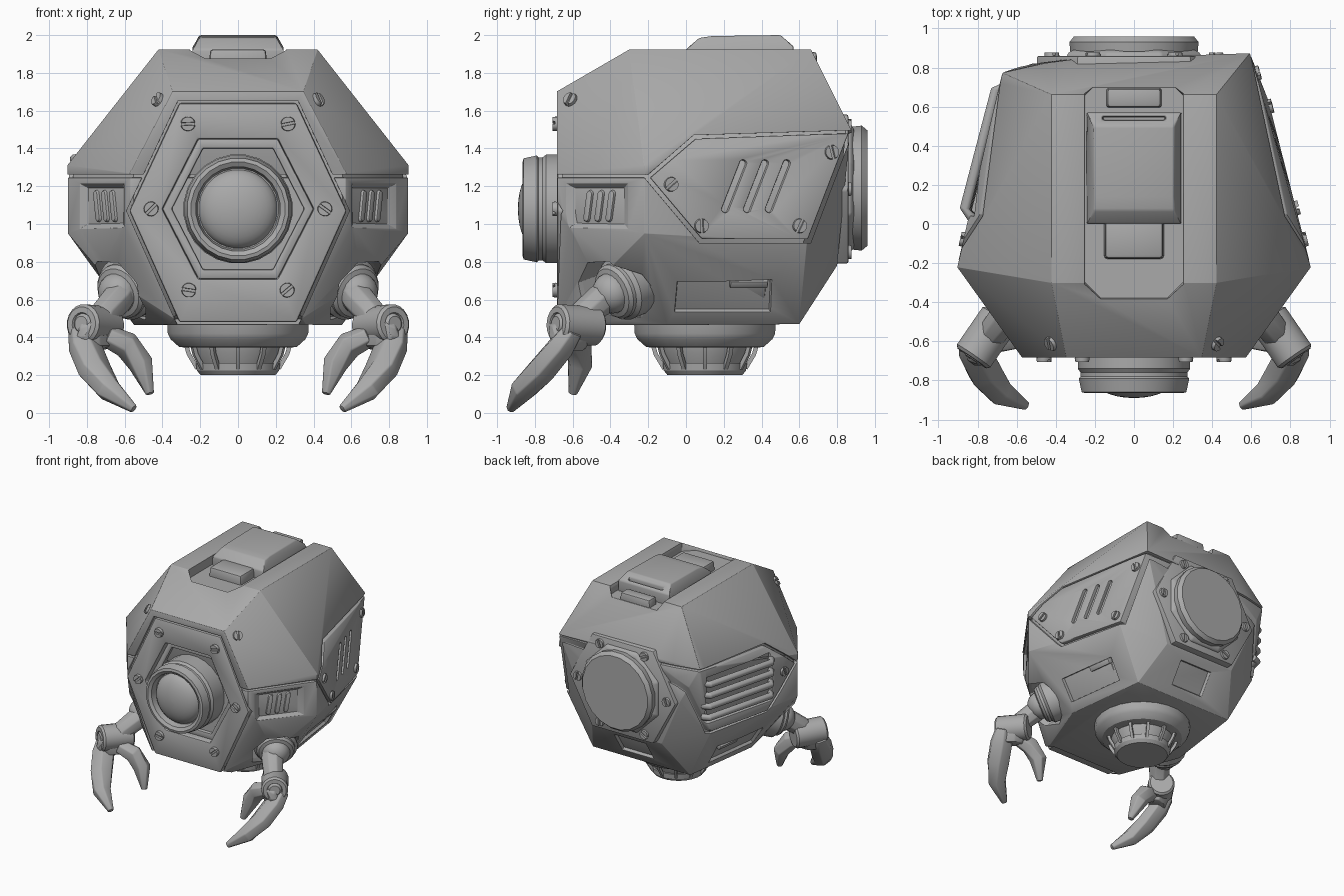
import bpy, bmesh, math, random
from mathutils import Vector, Matrix
from mathutils.bvhtree import BVHTree

if "Cube" in bpy.data.objects:
    bpy.data.objects.remove(bpy.data.objects["Cube"])

random.seed(3)
MAT = bpy.data.materials.new("grey metal")
MAT.diffuse_color = (0.4, 0.4, 0.4, 1)
MAT.use_nodes = True
MAT.node_tree.nodes["Principled BSDF"].inputs["Base Color"].default_value = MAT.diffuse_color


def bake(ob):
    me = bpy.data.meshes.new_from_object(ob.evaluated_get(bpy.context.evaluated_depsgraph_get()))
    ob.modifiers.clear()
    ob.data = me


def finish(name, bm, bevel=0.0, cutters=(), mode='DIFFERENCE', smooth=30):
    bmesh.ops.recalc_face_normals(bm, faces=bm.faces)
    me = bpy.data.meshes.new(name)
    bm.to_mesh(me)
    bm.free()
    me.materials.append(MAT)
    ob = bpy.data.objects.new(name, me)
    bpy.context.collection.objects.link(ob)
    carve(ob, cutters, bevel, mode)
    bpy.context.view_layer.objects.active = ob
    bpy.ops.object.select_all(action='DESELECT')
    ob.select_set(True)
    bpy.ops.object.shade_smooth_by_angle(angle=math.radians(smooth))
    return ob


def carve(ob, cutters, bevel=0.0, mode='DIFFERENCE'):
    tools = []
    for i, c in enumerate(cutters):
        t = finish("cutter", c)
        t.hide_render = True
        m = ob.modifiers.new("cut", 'BOOLEAN')
        m.object, m.solver = t, 'EXACT'
        m.operation = mode if i == 0 else 'DIFFERENCE'
        tools.append(t)
    if bevel:
        b = ob.modifiers.new("bevel", 'BEVEL')
        b.width, b.segments, b.limit_method, b.angle_limit = bevel, 2, 'ANGLE', math.radians(25)
    if ob.modifiers:
        bake(ob)
    for t in tools:
        bpy.data.objects.remove(t)


def prism(poly, axis, lo, hi, taper=1.0, mat=None, bm=None):
    """Extrude a 2D outline along an axis, optionally tapered about its middle."""
    bm = bm or bmesh.new()
    cu, cv = (sum(p[i] for p in poly) / len(poly) for i in (0, 1))
    rings = []
    for t, k in ((lo, 1), (hi, taper)):
        ring = []
        for u, v in poly:
            u, v = cu + (u - cu) * k, cv + (v - cv) * k
            co = Vector({'x': (t, u, v), 'y': (u, t, v), 'z': (u, v, t)}[axis])
            ring.append(bm.verts.new(mat @ co if mat else co))
        rings.append(ring)
    bridge(bm, rings)
    return bm


def bridge(bm, rings):
    n = len(rings[0])
    for a, b in zip(rings, rings[1:]):
        for i in range(n):
            bm.faces.new((a[i], a[(i + 1) % n], b[(i + 1) % n], b[i]))
    bm.faces.new(rings[0][::-1])
    bm.faces.new(rings[-1])


def rect(w, h, x=0, y=0):
    return [(x - w / 2, y - h / 2), (x + w / 2, y - h / 2), (x + w / 2, y + h / 2), (x - w / 2, y + h / 2)]


def capsule(w, h, lean=0, x=0):
    return [(x + w / 2 * math.cos(a) + s * lean, s * (h - w) / 2 + w / 2 * math.sin(a))
            for s, start in ((1, 0), (-1, math.pi)) for a in (start + math.pi * i / 5 for i in range(6))]


def frame(loc, normal):
    z = Vector(normal).normalized()
    x = Vector((0, 0, 1)).cross(z)
    x = x.normalized() if x.length > 1e-3 else Vector((1, 0, 0))
    return Matrix.Translation(loc) @ Matrix((x, z.cross(x), z)).transposed().to_4x4()


def lathe(name, prof, mat, n=32, bevel=0.0, smooth=30):
    bm = bmesh.new()
    bridge(bm, [[bm.verts.new(mat @ Vector((r * math.cos(a), r * math.sin(a), h)))
                 for a in (2 * math.pi * (i + .5) / n for i in range(n))] for r, h in prof])
    return finish(name, bm, bevel, smooth=smooth)


def limb(name, pts, sizes, n=8, bevel=0.008):
    pts = [Vector(p) for p in pts]
    bm, rings = bmesh.new(), []
    for i, (p, (w, h)) in enumerate(zip(pts, sizes)):
        m = frame(p, pts[min(i + 1, len(pts) - 1)] - pts[max(i - 1, 0)])
        rings.append([bm.verts.new(m @ Vector((w * math.cos(a), h * math.sin(a), 0)))
                      for a in (2 * math.pi * (k + .5) / n for k in range(n))])
    bridge(bm, rings)
    return finish(name, bm, bevel)


# Faceted body hull that all shell parts are carved from
half = [(.345, -.68, 1.70), (.57, -.68, 1.27), (.57, -.68, 1.07), (.34, -.68, .50), (.36, -.6, .467), (.42, -.3, 1.92),
        (.42, .66, 1.92), (.90, -.22, 1.31), (.90, -.22, .95), (.73, -.42, .75), (.55, -.1, .465),
        (.46, .6, .47), (.33, .8, .78), (.68, .64, .9), (.52, .82, 1.2), (.3, .84, 1.52)]


def hull(k=1.0):
    bm = bmesh.new()
    mid = Vector((0, .08, 1.18))
    for p in [(s * x, y, z) for x, y, z in half for s in (1, -1)] + [(.59, .87, 1.5), (-.67, .77, 1.5), (-.45, .82, 1.52)]:
        bm.verts.new(mid + (Vector(p) - mid) * k)
    r = bmesh.ops.convex_hull(bm, input=bm.verts)
    bmesh.ops.delete(bm, geom=[g for g in r['geom_interior'] if isinstance(g, bmesh.types.BMVert)], context='VERTS')
    bmesh.ops.dissolve_limit(bm, angle_limit=.02, verts=bm.verts, edges=bm.edges)
    return bm


TREE = BVHTree.FromBMesh(hull())


def on_hull(origin, direction):
    loc, nor, _, _ = TREE.ray_cast(Vector(origin), Vector(direction))
    return frame(loc, nor)


def bolt(mat, r=.038):
    m = mat @ Matrix.Rotation(random.uniform(0, 3), 4, 'Z')
    bm = prism([(r * math.cos(i * math.pi / 8), r * math.sin(i * math.pi / 8)) for i in range(16)], 'z', -.02, .008, 1, m)
    for s in (1, -1):
        d = [(s * r * math.cos(a), s * (.006 + (r - .006) * math.sin(a))) for a in (math.pi * i / 8 for i in range(9))]
        prism(d, 'z', .004, .022, .88, m, bm)
    finish("bolt", bm)


hexa = lambda w, t, top, mid, bot: [(-t, top), (t, top), (w, mid), (t, bot), (-t, bot), (-w, mid)]
OUTER, INNER = hexa(.575, .31, 1.64, 1.07, .48), hexa(.40, .21, 1.45, 1.08, .71)
GAP = hexa(.59, .318, 1.652, 1.07, .46)

# Inner core seen through the seams, with the same recesses
channel = lambda: prism([(-.17, -.38), (.17, -.38), (.25, -.3), (.25, .66), (.17, .74), (-.17, .74), (-.25, .66), (-.25, -.3)],
                        'z', 1.85, 2.1, 1.05)
SOCK = {s: frame((s * .57, -.31, .67), (s * .55, -.7, -.3)) for s in (1, -1)}
socket = lambda s: prism([(.19 * math.cos(a), .19 * math.sin(a)) for a in (math.pi * i / 4 + .39 for i in range(8))],
                         'z', -.02, .6, 1.2, SOCK[s])
eye_hole = lambda: prism(INNER, 'y', -.9, -.58)
finish("inner_core", hull(.97), 0, [channel(), eye_hole(), socket(1), socket(-1)])

# Upper shell
up = [(-1, 1.262), (-.2, 1.262), (.04, 1.47), (1, 1.5), (1, 2.2), (-1, 2.2)]
finish("upper_shell", hull(1.004), .014, [prism(up, 'x', -1.2, 1.2), prism(GAP, 'y', -1, -.6), channel()], 'INTERSECT')

# Lower shell with arm sockets, front vents and hatch recesses
low = [(-1, 1.245), (-.22, 1.245), (.07, .90), (.66, .90), (.88, 1.48), (1, 1.48), (1, .2), (-1, .2)]
cuts = [prism(low, 'x', -1.2, 1.2), prism(GAP, 'y', -1, -.6), socket(1), socket(-1)]
vents = {s: on_hull((s * .72, -2, 1.095), (0, 1, 0)) for s in (1, -1)}
hatches = {s: on_hull((s * 2, .2, .615), (-s, 0, 0)) for s in (1, -1)}
back_hatch = on_hull((0, 2, .63), (0, -1, 0))
for s in (1, -1):
    cuts.append(prism(rect(.42, .25), 'z', .005, -.045, .62, vents[s]))
    cuts.append(prism(rect(.52, .2), 'z', .02, -.04, .95, hatches[s]))
cuts.append(prism(rect(.32, .22), 'z', .03, -.05, .85, back_hatch))
finish("lower_shell", hull(), .01, cuts, 'INTERSECT')
for s in (1, -1):
    bm = bmesh.new()
    for i in (-1, 0, 1):
        prism(capsule(.042, .19, s * .012, i * .072), 'z', -.06, -.012, .85, vents[s], bm)
    finish("front_vent_slats", bm, .004)
    finish("hatch_latch", prism(rect(.21, .045, s * .13, .075), 'z', -.05, .0, .95, hatches[s]), .005)
    finish("hatch_cover", prism(rect(.46, .15), 'z', -.06, -.027, .97, hatches[s]), .004)

# Side panels: slotted on the right, barred grille on the left
side = [(-.19, 1.245), (.05, 1.45), (.86, 1.48), (.645, .92), (.085, .92)]
for s in (1, -1):
    mid = on_hull((s * 2, .37, 1.2), (-s, 0, 0))
    tools = [prism(side, 'x', s * .3, s * 1.2)]
    if s > 0:
        tools += [prism(capsule(.04, .28, .05, i * .12), 'z', -.04, .1, 1, mid) for i in (-1, 0, 1)]
    else:
        tools.append(prism(rect(.70, .42), 'z', .1, -.04, .95, mid))
    finish("side_panel", hull(1.006), .01, tools, 'INTERSECT')
    if s < 0:
        for i in range(4):
            z = -.144 + i * .096
            pts = [mid @ Vector(p) for p in ((-.35, z, -.03), (-.32, z, .02), (.31, z, .025), (.35, z, -.03))]
            limb("grille_bar", pts, [(.028, .028)] * 4)
    for y, z in ((-.08, 1.21), (.08, .99), (.6, .99), (.77, 1.38)):
        if s > 0 or y < 0:
            bolt(on_hull((s * 2, y, z), (-s, 0, 0)))

# Front frame around the eye
finish("front_frame", prism(OUTER, 'y', -.5, -.682), .012, [eye_hole()])
finish("front_step", prism(hexa(.40, .21, 1.45, 1.08, .71), 'y', -.5, -.63), .008,
       [prism(hexa(.35, .185, 1.40, 1.08, .76), 'y', -.9, -.58)])
for x, z in ((.265, 1.53), (.46, 1.08), (.26, .65), (.42, 1.655)):
    for s in (1, -1):
        bolt(frame((s * x, -.685, z), (0, -1, 0)) if x != .42 else on_hull((s * x, -2, z), (0, 1, 0)))

# Eye housing and lens
EYE = frame((0, 0, 1.08), (0, -1, 0))
lathe("eye_housing", [(.29, .55), (.29, .74), (.275, .76), (.275, .78), (.285, .79), (.27, .86), (.25, .865),
                      (.225, .85), (.215, .80)], EYE, 24)
lathe("eye_lens", [(.21 * math.cos(a), .79 + .10 * math.sin(a)) for a in (i * math.pi / 16.5 for i in range(9))], EYE, 32)

# Rear plate and round cap
finish("rear_plate", prism(hexa(.50, .29, 1.58, 1.18, .79), 'y', .7, .86), .012)
BACK = frame((0, 0, 1.19), (0, 1, 0))
lathe("rear_cap_collar", [(.37, .8), (.37, .87), (.34, .89)], BACK, 8, .01)
lathe("rear_cap", [(.30, .85), (.33, .885), (.335, .93), (.31, .96), (.0005, .96)], BACK, 20)
for i in range(6):
    a = i * math.pi / 3
    bolt(frame((.42 * math.cos(a), .855, 1.185 + .385 * math.sin(a)), (0, 1, 0)))

# Roof hatch: raised lid, front latch and rear handle
lid = [(0, 1.82), (0, 1.925), (.07, 1.985), (.14, 1.995), (.5, 2.0), (.57, 1.94), (.57, 1.82)]
lid_bm = prism(lid, 'x', -.245, .245)
for v in lid_bm.verts:
    if v.co.z > 1.95:
        v.co.x *= .83
finish("roof_lid", lid_bm, .012, [prism(rect(.32, .02, 0, .54), 'z', 1.93, 2.1)])
finish("roof_latch", prism(rect(.31, .2, 0, -.08), 'z', 1.82, 1.925, .95), .016)
finish("roof_handle", prism(rect(.29, .1, 0, .645), 'z', 1.82, 1.91, .93), .012)

# Underside turret with ribbed cage
DOWN = Matrix.Translation((0, .1, 0))
lathe("turret_collar", [(.38, .52), (.375, .42), (.36, .39), (.315, .35), (.28, .345)], DOWN, 24)
lathe("turret_core", [(.25, .38), (.24, .32), (.18, .21)], DOWN, 24)
lathe("turret_base", [(.225, .265), (.22, .225), (.20, .20), (.0005, .20)], DOWN, 24)
for i in range(12):
    c, d = math.cos(i * math.pi / 6), math.sin(i * math.pi / 6)
    limb("turret_rib", [(r * c, .1 + r * d, z) for r, z in ((.275, .36), (.26, .31), (.215, .235))], [(.016, .016)] * 3, 4, 0)

# Arms: shoulder, forearm, elbow and two-fingered claw
for s in (1, -1):
    P = lambda *pts: [(s * x, y, z) for x, y, z in pts]
    lathe("shoulder_ring", [(.17, -.06), (.17, .05), (.15, .07), (.15, .09), (.135, .11), (.10, .12), (.09, .10)], SOCK[s], 24)
    lathe("shoulder_ball", [(.11 * math.cos(a), .11 + .1 * math.sin(a)) for a in (i * .19 for i in range(-3, 9))], SOCK[s], 20)
    limb("forearm", P((.60, -.38, .655), (.64, -.45, .60), (.71, -.54, .52), (.74, -.58, .46)),
         [(.08, .08), (.09, .085), (.08, .08), (.08, .08)])
    lathe("elbow_joint", [(.09, -.13), (.105, -.115), (.105, .115), (.09, .13), (.06, .13), (.055, .12), (.04, .135)],
          frame(P((.755, -.58, .465))[0], (s * .55, -.8, .05)), 20)
    limb("palm", P((.80, -.60, .51), (.775, -.60, .46), (.76, -.61, .40), (.75, -.62, .34)),
         [(.08, .07), (.13, .09), (.135, .085), (.10, .07)])
    limb("long_finger", P((.84, -.60, .44), (.81, -.66, .35), (.76, -.76, .23), (.685, -.86, .125), (.55, -.93, .02)),
         [(.065, .06), (.095, .075), (.095, .08), (.075, .07), (.025, .025)], 6)
    limb("short_finger", P((.70, -.60, .41), (.59, -.57, .36), (.515, -.56, .26), (.465, -.60, .10)),
         [(.065, .06), (.075, .075), (.07, .07), (.025, .025)], 6)
